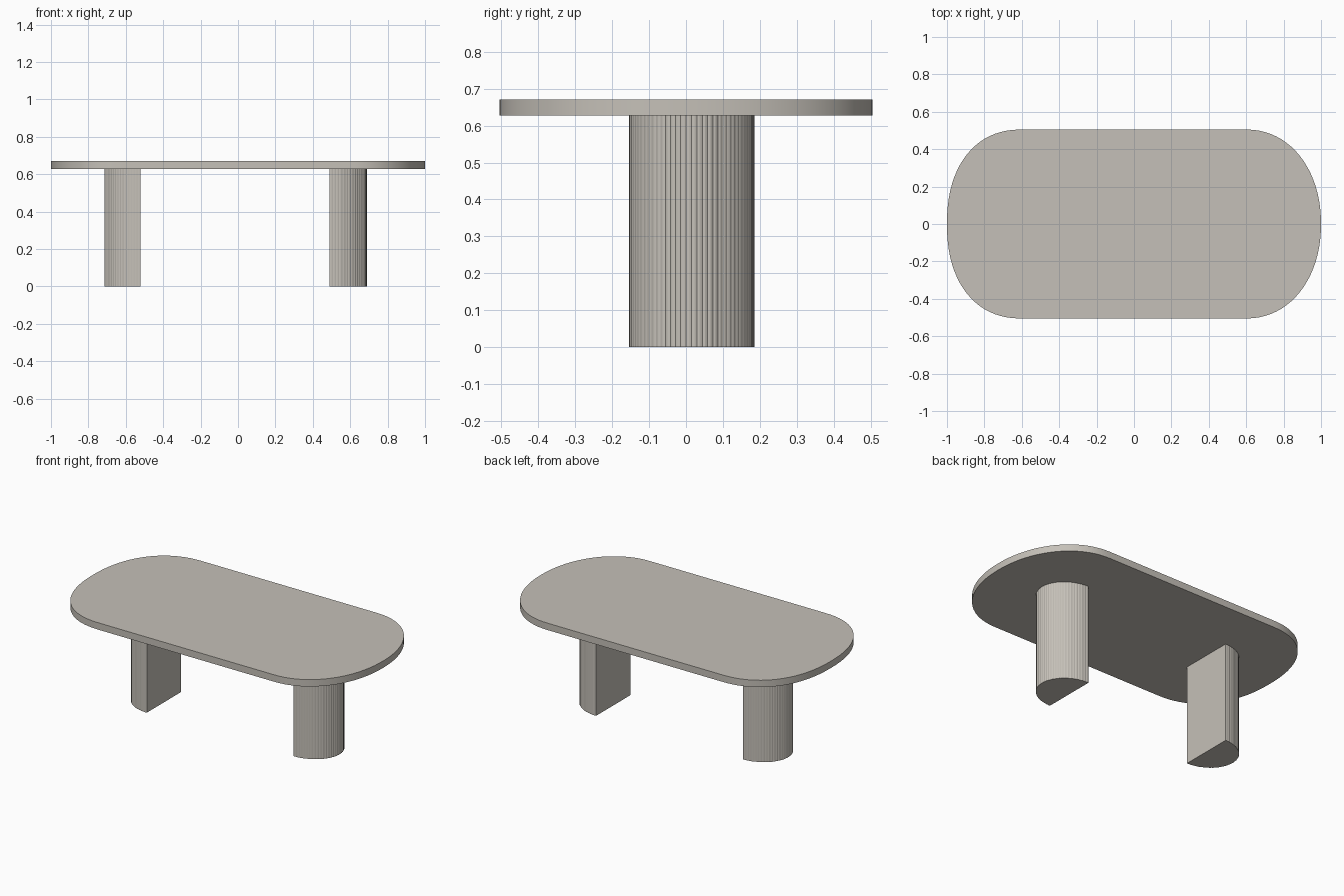
import bpy, bmesh, math

if "Cube" in bpy.data.objects:
    bpy.data.objects.remove(bpy.data.objects["Cube"])

stone = bpy.data.materials.new("warm_stone")
stone.diffuse_color = (0.56, 0.53, 0.48, 1)
stone.use_nodes = True
stone.node_tree.nodes["Principled BSDF"].inputs["Base Color"].default_value = stone.diffuse_color


def prism(name, outline, z0, z1, angle):
    """Extrude a closed counter-clockwise outline from z0 to z1."""
    bm = bmesh.new()
    base = bm.faces.new([bm.verts.new((x, y, z0)) for x, y in outline])
    up = bmesh.ops.extrude_face_region(bm, geom=[base], use_keep_orig=True)["geom"]
    bmesh.ops.translate(bm, vec=(0, 0, z1 - z0),
                        verts=[v for v in up if isinstance(v, bmesh.types.BMVert)])
    bmesh.ops.recalc_face_normals(bm, faces=bm.faces)
    mesh = bpy.data.meshes.new(name)
    bm.to_mesh(mesh)
    bm.free()
    mesh.materials.append(stone)
    ob = bpy.data.objects.new(name, mesh)
    bpy.context.collection.objects.link(ob)
    bpy.ops.object.select_all(action='DESELECT')
    ob.select_set(True)
    bpy.context.view_layer.objects.active = ob
    bpy.ops.object.shade_smooth_by_angle(angle=math.radians(angle))
    return ob


def top_end(side, power, n=40):
    """Rounded end of the table top, as half a superellipse."""
    pts = []
    for i in range(n + 1):
        a = -math.pi / 2 + math.pi * i / n
        c, s = max(math.cos(a), 0.0), math.sin(a)
        u = c ** (2 / power)
        v = math.copysign(abs(s) ** (2 / power), s)
        pts.append((side * (0.6 + 0.4 * u), side * 0.505 * v))
    return pts


def leg_outline(flat_x, depth, side, reeds=36, steps=4):
    """Half ellipse with shallow reeds, flat towards the table centre."""
    pts = []
    n = reeds * steps
    for i in range(n + 1):
        t = i / n
        a = -math.pi / 2 + math.pi * t
        r = 1 - 0.010 * (1 - abs(math.sin(math.pi * reeds * t)))
        pts.append((flat_x + side * depth * r * max(math.cos(a), 0.0),
                    0.015 + side * 0.17 * r * math.sin(a)))
    return pts


# Table top
prism("table_top", top_end(1, 2.1) + top_end(-1, 2.25), 0.627, 0.67, 30)

# Two half-round reeded legs
prism("left_leg", leg_outline(-0.52, 0.195, -1), 0, 0.627, 15)
prism("right_leg", leg_outline(0.49, 0.20, 1), 0, 0.627, 15)
